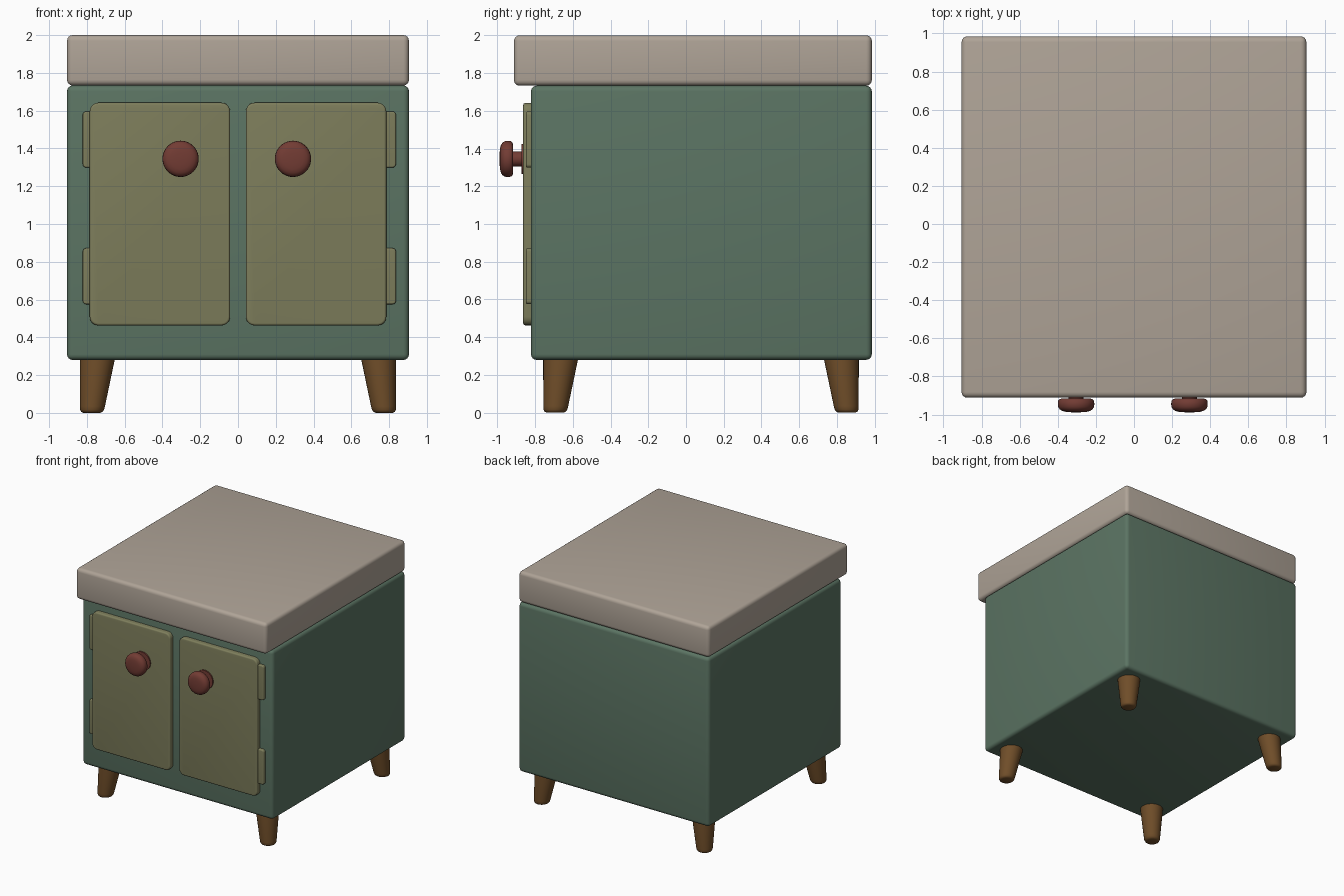
import bpy, bmesh, math
from mathutils import Vector

if "Cube" in bpy.data.objects:
    bpy.data.objects.remove(bpy.data.objects["Cube"])


def material(name, rgb):
    m = bpy.data.materials.new(name)
    m.diffuse_color = (*rgb, 1)
    m.use_nodes = True
    m.node_tree.nodes["Principled BSDF"].inputs["Base Color"].default_value = m.diffuse_color
    return m


GREEN = material("green paint", (0.105, 0.175, 0.125))
STONE = material("beige top", (0.43, 0.37, 0.31))
OLIVE = material("olive paint", (0.21, 0.21, 0.107))
RED = material("dark red", (0.17, 0.045, 0.034))
WOOD = material("brown wood", (0.16, 0.075, 0.022))


def finish(name, bm, mat):
    bmesh.ops.recalc_face_normals(bm, faces=bm.faces)
    me = bpy.data.meshes.new(name)
    bm.to_mesh(me)
    bm.free()
    ob = bpy.data.objects.new(name, me)
    bpy.context.collection.objects.link(ob)
    me.materials.append(mat)
    bpy.ops.object.select_all(action='DESELECT')
    ob.select_set(True)
    bpy.context.view_layer.objects.active = ob
    bpy.ops.object.shade_smooth_by_angle(angle=math.radians(40))
    return ob


def box(name, lo, hi, mat, edge, corner=0):
    """Rounded box; corner rounds the outline seen from the front."""
    lo, hi = Vector(lo), Vector(hi)
    bm = bmesh.new()
    bmesh.ops.create_cube(bm, size=1)
    for v in bm.verts:
        v.co = Vector((v.co[i] * (hi[i] - lo[i]) + (hi[i] + lo[i]) / 2 for i in range(3)))
    if corner:
        along_y = [e for e in bm.edges
                   if abs(e.verts[0].co.y - e.verts[1].co.y) > 1e-4]
        bmesh.ops.bevel(bm, geom=along_y, offset=corner, segments=5,
                        profile=0.5, affect='EDGES')
        front = [e for e in bm.edges if all(abs(v.co.y - lo.y) < 1e-4 for v in e.verts)]
    else:
        front = bm.edges[:]
    bmesh.ops.bevel(bm, geom=front, offset=edge, segments=4,
                    profile=0.5, affect='EDGES')
    return finish(name, bm, mat)


def rings(name, sections, axis, mat, n=40):
    """Skin circles (centre, radius) lying across the given axis, capped."""
    bm = bmesh.new()
    loops = []
    for c, r in sections:
        loop = []
        for k in range(n):
            a = 2 * math.pi * k / n
            u, w = r * math.cos(a), r * math.sin(a)
            off = Vector((u, 0, w)) if axis == 'Y' else Vector((u, w, 0))
            loop.append(bm.verts.new(Vector(c) + off))
        loops.append(loop)
    for a, b in zip(loops, loops[1:]):
        for k in range(n):
            bm.faces.new((a[k], a[(k + 1) % n], b[(k + 1) % n], b[k]))
    bm.faces.new(loops[0])
    bm.faces.new(loops[-1])
    return finish(name, bm, mat)


# Cabinet body and overhanging top
box("cabinet_body", (-0.905, -0.822, 0.28), (0.905, 0.985, 1.733), GREEN, 0.03)
box("cabinet_top", (-0.905, -0.912, 1.733), (0.905, 0.985, 2.0), STONE, 0.03)

# Knob: back plate, stem, rounded grip (y, radius)
KNOB = [(-0.855, 0.08), (-0.873, 0.08), (-0.873, 0.04), (-0.917, 0.04),
        (-0.917, 0.078), (-0.920, 0.087), (-0.928, 0.094), (-0.945, 0.096),
        (-0.960, 0.094), (-0.972, 0.087), (-0.981, 0.074), (-0.986, 0.055),
        (-0.988, 0.03), (-0.989, 0.008)]

# Doors, hinges and knobs
for side, s, knob_x, hinge_x in (("left", -1, -0.304, -0.822), ("right", 1, 0.291, 0.836)):
    xs = sorted((s * 0.042, s * 0.785))
    box(side + "_door", (xs[0], -0.863, 0.463), (xs[1], -0.80, 1.642), OLIVE, 0.012, 0.045)
    for level, z in (("lower", 0.575), ("upper", 1.299)):
        hx = sorted((hinge_x, s * 0.74))
        box(f"{side}_{level}_hinge", (hx[0], -0.848, z), (hx[1], -0.80, z + 0.297),
            OLIVE, 0.008, 0.018)
    rings(side + "_knob", [((knob_x, y, 1.345), r) for y, r in KNOB], 'Y', RED)

# Splayed tapered legs (height, radius), leaning toward the corners
LEG = [(0.30, 0.093), (0.28, 0.092), (0.035, 0.066), (0.016, 0.063),
       (0.005, 0.056), (0.0, 0.044)]
for side, sx in (("left", -1), ("right", 1)):
    for end, sy, cy in (("front", -1, -0.665), ("back", 1, 0.824)):
        secs = []
        for z, r in LEG:
            lean = 0.029 * (0.28 - z) / 0.28
            secs.append(((sx * (0.745 + lean), cy + sy * lean, z), r))
        rings(f"{end}_{side}_leg", secs, 'Z', WOOD, 32)
